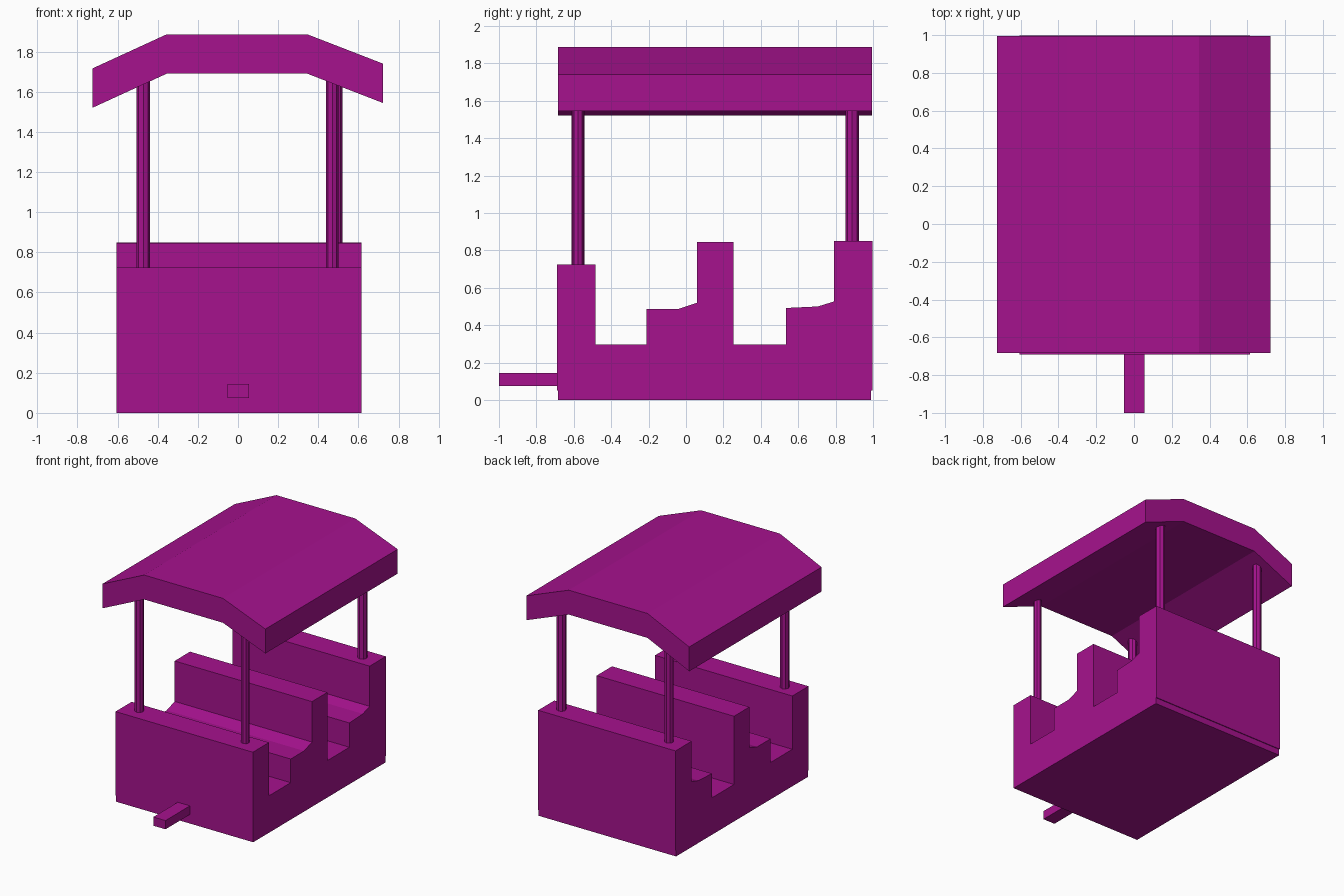
import bpy, bmesh
from mathutils import Vector

if "Cube" in bpy.data.objects:
    bpy.data.objects.remove(bpy.data.objects["Cube"])

paint = bpy.data.materials.new("magenta_paint")
paint.diffuse_color = (0.38, 0.006, 0.27, 1)
paint.use_nodes = True
paint.node_tree.nodes["Principled BSDF"].inputs["Base Color"].default_value = paint.diffuse_color


def finish(name, bm):
    bmesh.ops.recalc_face_normals(bm, faces=bm.faces)
    mesh = bpy.data.meshes.new(name)
    bm.to_mesh(mesh)
    bm.free()
    mesh.materials.append(paint)
    obj = bpy.data.objects.new(name, mesh)
    bpy.context.collection.objects.link(obj)
    return obj


def extrude(name, points, offset):
    """Solid made by sweeping a flat outline along an offset."""
    bm = bmesh.new()
    face = bm.faces.new([bm.verts.new(p) for p in points])
    new = bmesh.ops.extrude_face_region(bm, geom=[face], use_keep_orig=True)["geom"]
    verts = [g for g in new if isinstance(g, bmesh.types.BMVert)]
    bmesh.ops.translate(bm, verts=verts, vec=Vector(offset))
    return finish(name, bm)


# Car body with two benches, side profile as (y, z)
body = [(-0.685, 0), (0.99, 0), (0.99, 0.05), (0.997, 0.05), (0.997, 0.85),
        (0.792, 0.85), (0.792, 0.527), (0.705, 0.5), (0.535, 0.492),
        (0.535, 0.297), (0.255, 0.297), (0.255, 0.845), (0.06, 0.845),
        (0.06, 0.52), (-0.04, 0.487), (-0.21, 0.487), (-0.21, 0.297),
        (-0.485, 0.297), (-0.485, 0.725), (-0.69, 0.725), (-0.69, 0.05),
        (-0.685, 0.05)]
extrude("car_body", [(-0.605, y, z) for y, z in body], (1.22, 0, 0))

# Canopy roof, bent slab of constant vertical thickness
top = [(-0.725, 1.716), (-0.355, 1.886), (0.345, 1.886), (0.722, 1.74)]
under = [(x, z - 0.196) for x, z in reversed(top)]
extrude("canopy_roof", [(x, -0.684, z) for x, z in top + under], (0, 1.679, 0))

# Tow bar
bar = [(-0.052, 0.075), (0.056, 0.075), (0.056, 0.145), (-0.052, 0.145)]
extrude("tow_bar", [(x, -1.0, z) for x, z in bar], (0, 0.34, 0))


# Eight-sided posts holding up the canopy
def post(name, x, y, bottom, top_z, radius):
    bm = bmesh.new()
    bmesh.ops.create_cone(bm, cap_ends=True, segments=8, radius1=radius,
                          radius2=radius, depth=top_z - bottom)
    bmesh.ops.translate(bm, verts=bm.verts, vec=(x, y, (top_z + bottom) / 2))
    finish(name, bm)


for end, y, bottom, radius in (("front", -0.578, 0.71, 0.031),
                               ("back", 0.888, 0.835, 0.036)):
    shift = 0.015 if end == "back" else 0
    post(end + "_left_post", -0.472, y, bottom, 1.66, 0.034)
    post(end + "_right_post", 0.47 + shift, y, bottom, 1.66, radius)
